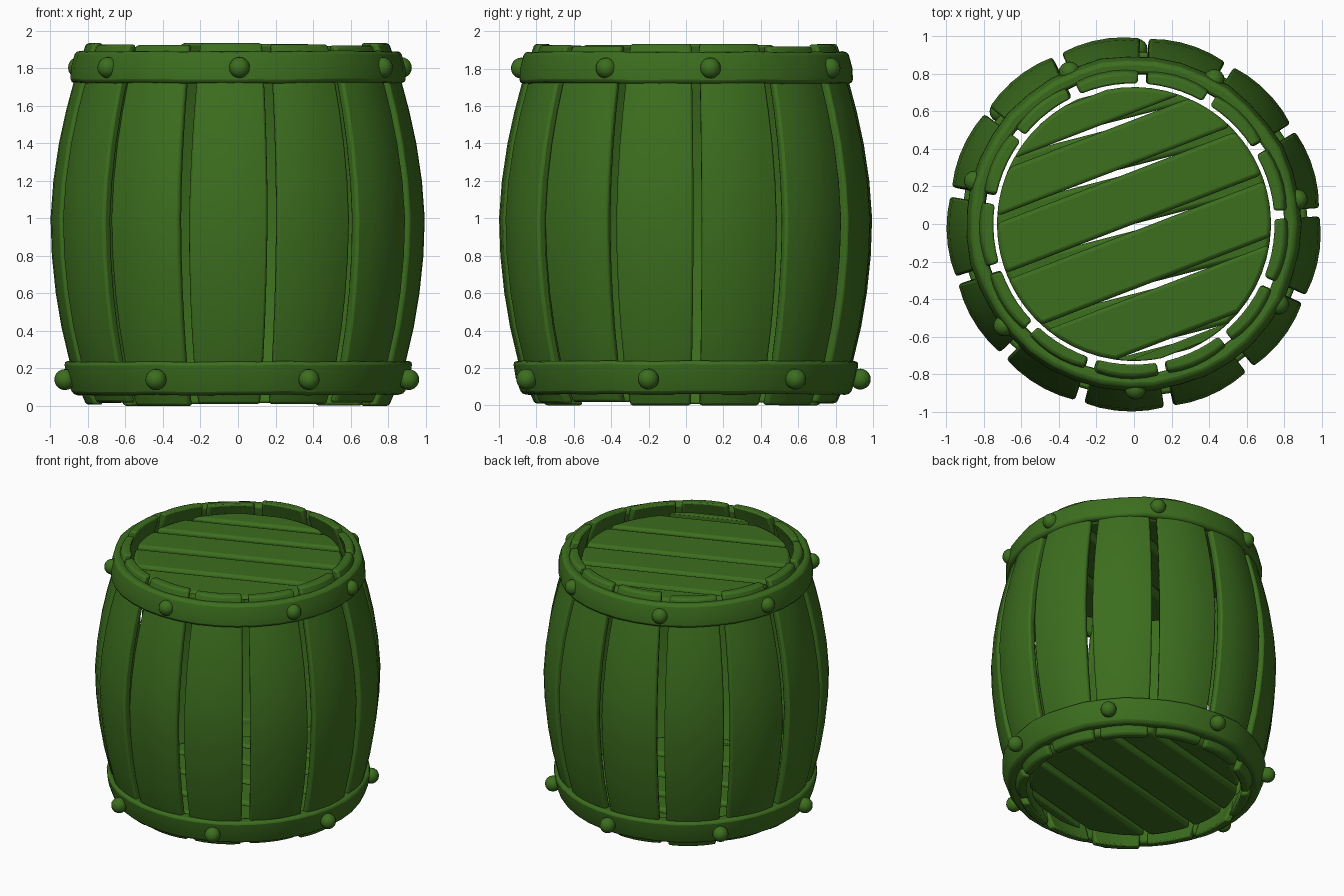
import bpy, bmesh, random
from math import sin, cos, pi, radians, asin

if "Cube" in bpy.data.objects:
    bpy.data.objects.remove(bpy.data.objects["Cube"])

random.seed(4)
green = bpy.data.materials.new("green_wood")
green.diffuse_color = (0.045, 0.155, 0.013, 1)
green.use_nodes = True
green.node_tree.nodes["Principled BSDF"].inputs["Base Color"].default_value = green.diffuse_color


def finish(bm, name, bevel=0.0, angle=40):
    bmesh.ops.recalc_face_normals(bm, faces=bm.faces)
    mesh = bpy.data.meshes.new(name)
    bm.to_mesh(mesh)
    bm.free()
    mesh.materials.append(green)
    ob = bpy.data.objects.new(name, mesh)
    bpy.context.collection.objects.link(ob)
    if bevel:
        mod = ob.modifiers.new("bevel", 'BEVEL')
        mod.width, mod.segments = bevel, 2
        mod.limit_method, mod.angle_limit = 'ANGLE', radians(40)
    bpy.ops.object.select_all(action='DESELECT')
    ob.select_set(True)
    bpy.context.view_layer.objects.active = ob
    bpy.ops.object.shade_smooth_by_angle(angle=radians(angle))
    return ob


def skin(bm, rings, closed):
    n = len(rings[0])
    count = len(rings) if closed else len(rings) - 1
    for i in range(count):
        a, b = rings[i], rings[(i + 1) % len(rings)]
        for j in range(n):
            k = (j + 1) % n
            bm.faces.new((a[j], a[k], b[k], b[j]))
    if not closed:
        bm.faces.new(rings[0])
        bm.faces.new(rings[-1])


# bulging staves: (z, outer radius)
PROFILE = [(0.0, 0.81), (0.12, 0.86), (0.24, 0.90), (0.42, 0.942), (0.6, 0.972),
           (0.8, 0.993), (1.0, 1.0), (1.2, 0.985), (1.4, 0.955), (1.57, 0.918),
           (1.72, 0.878), (1.83, 0.845), (1.93, 0.81)]
STAVES, GAP, THICK = 13, 0.05, 0.065


def stave(i):
    mid = radians(3.8) + (i + 0.5) * 2 * pi / STAVES
    top = random.uniform(-0.02, 0.0) if i % 3 else 0.003
    low = random.uniform(0.0, 0.02) if i % 4 else 0.0
    lean = [random.uniform(-0.008, 0.008) for _ in range(2)]
    bm = bmesh.new()
    rings = []
    for z, r in PROFILE:
        t = z / 1.93
        zz = z + top * t ** 8 + low * (1 - t) ** 8
        c = mid + lean[0] * (1 - t) + lean[1] * t
        ring = []
        for rad, side in ((r, 1), (r - THICK, -1)):
            half = pi / STAVES - GAP / 2 / rad
            for k in (-1, -0.6, -0.2, 0.2, 0.6, 1):
                # crown drops slightly towards the stave edges
                rr = rad - (0.01 * k * k if side > 0 else 0)
                a = c + side * k * half
                ring.append(bm.verts.new((rr * cos(a), rr * sin(a), zz)))
        rings.append(ring)
    skin(bm, rings, False)
    finish(bm, f"stave_{i + 1}", 0.014)


for i in range(STAVES):
    stave(i)


# hoops: closed bands with a slanted, rounded cross-section
def hoop(name, section):
    bm = bmesh.new()
    rings = []
    for i in range(39):
        a = 2 * pi * i / 39
        w = random.uniform(-0.005, 0.005)
        rings.append([bm.verts.new(((r + w) * cos(a), (r + w) * sin(a), z + w * 0.6))
                      for r, z in section])
    skin(bm, rings, True)
    finish(bm, name, 0.02)


hoop("upper_hoop", [(0.80, 1.885), (0.868, 1.893), (0.893, 1.80), (0.895, 1.722), (0.83, 1.72)])
hoop("lower_hoop", [(0.83, 0.235), (0.926, 0.237), (0.912, 0.15), (0.88, 0.058), (0.80, 0.06)])


# rivets around each hoop
def rivets(name, angles, r, z):
    for i, deg in enumerate(angles):
        bm = bmesh.new()
        bmesh.ops.create_uvsphere(bm, u_segments=16, v_segments=10, radius=0.056)
        a = radians(deg)
        bmesh.ops.translate(bm, verts=bm.verts, vec=(r * cos(a), r * sin(a), z))
        finish(bm, f"{name}_{i + 1}", 0, 80)


rivets("upper_rivet", (8.5, 61, 113, 165, 218, 270.5, 331), 0.88, 1.803)
rivets("lower_rivet", (-66, -12.5, 39, 89, 140, 188, 242), 0.932, 0.14)

# planked top and bottom; the bottom boards lie at a slightly different angle
R = 0.73
BANDS = [(0.555, 0.72), (0.30, 0.52), (0.0, 0.265), (-0.325, -0.035),
         (-0.64, -0.36), (-0.72, -0.67)]


def plank(name, lo, hi, turn, tilt, z0, z1):
    a0, a1 = asin(lo / R), asin(hi / R)
    steps = [a0 + (a1 - a0) * k / 5 for k in range(6)]
    outline = [(R * cos(a), R * sin(a)) for a in steps]
    outline += [(-x, y) for x, y in reversed(outline)]
    mid = (lo + hi) / 2
    bm = bmesh.new()
    rings = []
    for z in (z0, z1):
        ring = []
        for x, y in outline:
            ring.append(bm.verts.new((x * cos(turn) - y * sin(turn),
                                      x * sin(turn) + y * cos(turn),
                                      z + (y - mid) * tilt)))
        rings.append(ring)
    skin(bm, rings, False)
    finish(bm, name, 0.022)


for i, (lo, hi) in enumerate(BANDS):
    tilt = random.uniform(-0.04, 0.04)
    plank(f"top_plank_{i + 1}", lo, hi, radians(21), tilt, 1.785, 1.862)
    plank(f"bottom_plank_{i + 1}", lo, hi, radians(14.5), -tilt, 0.065, 0.142)
